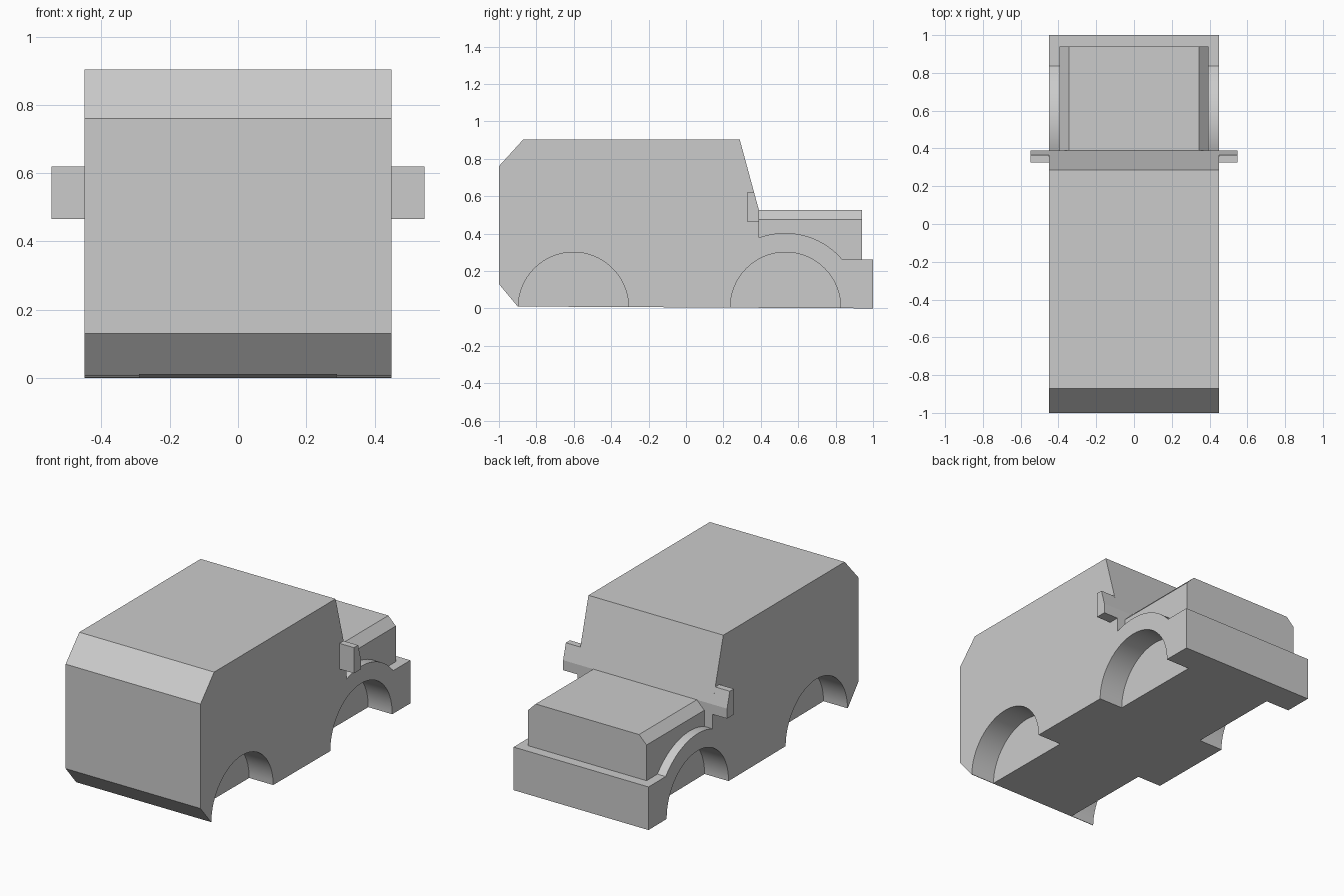
import bpy, bmesh, math
from mathutils import Matrix

cube = bpy.data.objects.get("Cube")
if cube:
    bpy.data.objects.remove(cube, do_unlink=True)

GREY = (0.6, 0.6, 0.6, 1.0)
paint = bpy.data.materials.new("plain grey")
paint.use_nodes = True
paint.diffuse_color = GREY
paint.node_tree.nodes["Principled BSDF"].inputs["Base Color"].default_value = GREY

HALF = 0.45            # half width of the body
WELL_DEPTH = 0.16
FRONT_AXLE, REAR_AXLE = 0.532, -0.602


def arc(cy, cz, r, a0, a1, n):
    """Points (y, z) on an arc, angles in degrees."""
    angles = [math.radians(a0 + (a1 - a0) * i / n) for i in range(n + 1)]
    return [(cy + r * math.cos(a), cz + r * math.sin(a)) for a in angles]


def extrude(name, profile, x0, x1, bevel_above=None, bevel=0.05):
    """Extrude a (y, z) profile along x; optionally chamfer the high long edges."""
    bm = bmesh.new()
    face = bm.faces.new([bm.verts.new((x0, y, z)) for y, z in profile])
    ext = bmesh.ops.extrude_face_region(bm, geom=[face])
    moved = [v for v in ext["geom"] if isinstance(v, bmesh.types.BMVert)]
    bmesh.ops.translate(bm, verts=moved, vec=(x1 - x0, 0, 0))
    bmesh.ops.recalc_face_normals(bm, faces=bm.faces)
    if bevel_above is not None:
        edges = [e for e in bm.edges
                 if min(v.co.z for v in e.verts) > bevel_above
                 and abs(e.verts[0].co.x - e.verts[1].co.x) < 1e-5]
        bmesh.ops.bevel(bm, geom=edges, offset=bevel, segments=1,
                        affect='EDGES', profile=0.5)
    mesh = bpy.data.meshes.new(name)
    bm.to_mesh(mesh)
    bm.free()
    obj = bpy.data.objects.new(name, mesh)
    mesh.materials.append(paint)
    bpy.context.collection.objects.link(obj)
    return obj


def activate(obj):
    bpy.ops.object.select_all(action='DESELECT')
    obj.select_set(True)
    bpy.context.view_layer.objects.active = obj


# Body shell: cab, windscreen, front fenders and bumper in one side profile
body_profile = [(-1, 0.13), (-0.9, 0.01), (1, 0), (1, 0.26)]
body_profile += arc(0.53, 0.003, 0.4, 40, 110.5, 24)
body_profile += [(0.39, 0.525), (0.287, 0.903), (-0.87, 0.903), (-1, 0.76)]
body = extrude("body", body_profile, -HALF, HALF)

# Wheel wells cut into both sides
for side in (-1, 1):
    for axle in (FRONT_AXLE, REAR_AXLE):
        bm = bmesh.new()
        bmesh.ops.create_cone(bm, cap_ends=True, segments=64, radius1=0.295,
                              radius2=0.295, depth=2 * WELL_DEPTH,
                              matrix=Matrix.Translation((side * HALF, axle, 0.005))
                              @ Matrix.Rotation(math.pi / 2, 4, 'Y'))
        mesh = bpy.data.meshes.new("wheel_well_cutter")
        bm.to_mesh(mesh)
        bm.free()
        mesh.materials.append(paint)
        cutter = bpy.data.objects.new("wheel_well_cutter", mesh)
        cutter.hide_render = True
        bpy.context.collection.objects.link(cutter)
        mod = body.modifiers.new("wheel_well", 'BOOLEAN')
        mod.operation = 'DIFFERENCE'
        mod.solver = 'EXACT'
        mod.object = cutter
        activate(body)
        bpy.ops.object.modifier_apply(modifier=mod.name)
        bpy.data.objects.remove(cutter, do_unlink=True)

# Bonnet with chamfered long edges; its underside stays inside the fenders
bonnet_profile = [(0.94, 0.525), (0.94, 0.24)]
bonnet_profile += arc(0.53, 0.003, 0.35, 43, 115, 12)
bonnet_profile += [(0.37, 0.525)]
bonnet = extrude("bonnet", bonnet_profile, -0.395, 0.395, bevel_above=0.5)

# Wing mirrors, front face in line with the windscreen
mirror_profile = [(0.325, 0.465), (0.325, 0.62), (0.364, 0.62),
                  (0.39, 0.525), (0.39, 0.465)]
for side, label in ((1, "left"), (-1, "right")):
    x0, x1 = sorted((side * HALF, side * 0.547))
    extrude(label + "_wing_mirror", mirror_profile, x0, x1)

# Smooth curves, sharp corners
for obj in (body, bonnet):
    activate(obj)
    bpy.ops.object.shade_smooth_by_angle(angle=math.radians(12))
